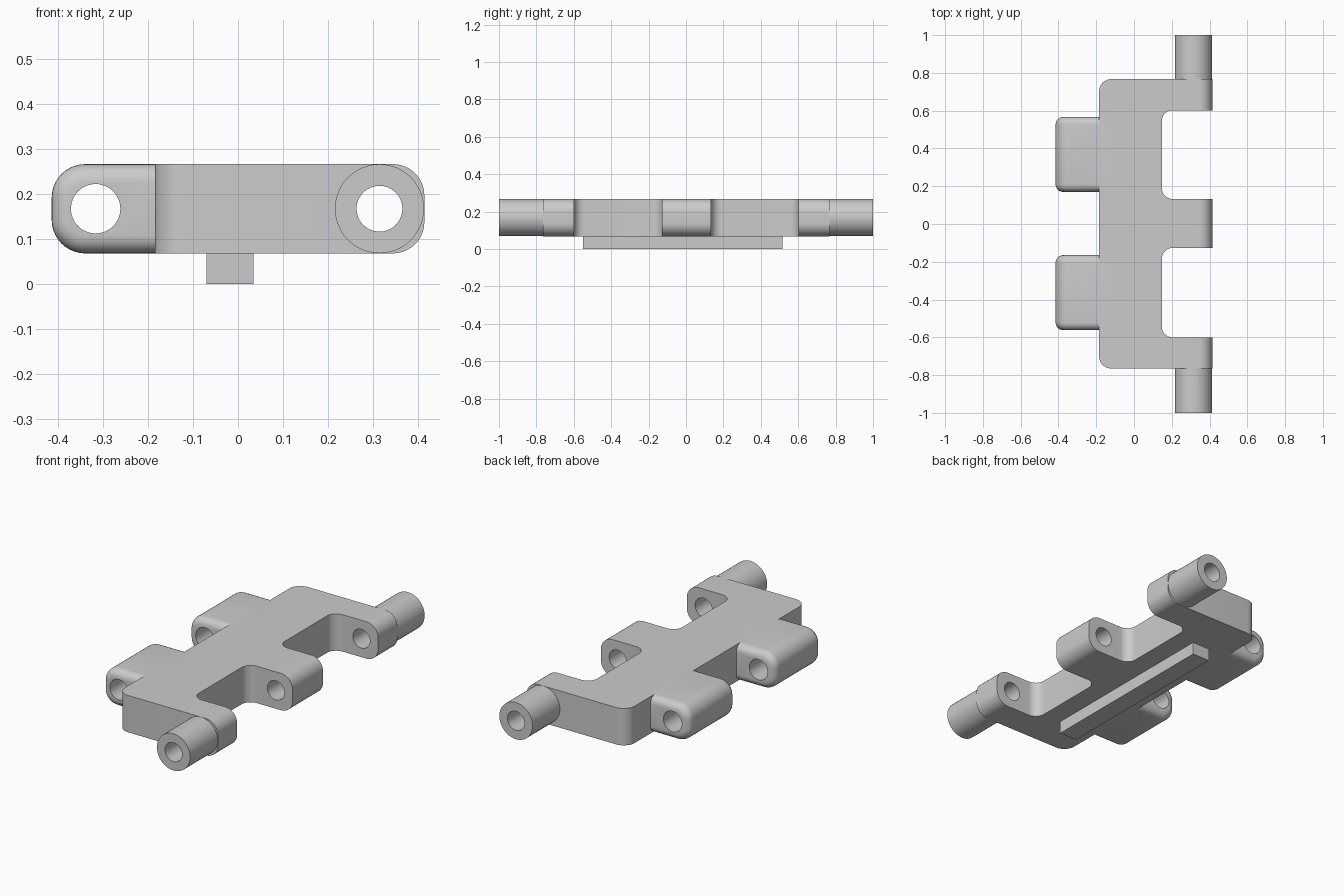
import bpy, bmesh, math
from mathutils import Vector

cube = bpy.data.objects.get("Cube")
if cube:
    bpy.data.objects.remove(cube, do_unlink=True)

BOTTOM, TOP = 0.068, 0.267
MID = (BOTTOM + TOP) / 2

grey = bpy.data.materials.new("plain grey")
grey.use_nodes = True
grey.diffuse_color = (0.6, 0.6, 0.6, 1)
grey.node_tree.nodes["Principled BSDF"].inputs["Base Color"].default_value = (0.6, 0.6, 0.6, 1)


def rounded(corners, steps=10):
    """Polygon with a fillet radius at each (a, b, radius) corner."""
    out = []
    n = len(corners)
    for i, (a, b, r) in enumerate(corners):
        p = Vector((a, b))
        if r == 0:
            out.append(p)
            continue
        u = (Vector(corners[i - 1][:2]) - p).normalized()
        v = (Vector(corners[(i + 1) % n][:2]) - p).normalized()
        centre = p + (u + v) * r
        for k in range(steps + 1):
            t = math.pi / 2 * k / steps
            out.append(centre - v * r * math.cos(t) - u * r * math.sin(t))
    return out


def loft(name, rings):
    """Closed solid through rings of 3D points."""
    bm = bmesh.new()
    loops = [[bm.verts.new(p) for p in ring] for ring in rings]
    n = len(loops[0])
    for a, b in zip(loops, loops[1:]):
        for i in range(n):
            j = (i + 1) % n
            bm.faces.new((a[i], a[j], b[j], b[i]))
    bm.faces.new(loops[0][::-1])
    bm.faces.new(loops[-1])
    bmesh.ops.recalc_face_normals(bm, faces=bm.faces[:])
    mesh = bpy.data.meshes.new(name)
    bm.to_mesh(mesh)
    bm.free()
    mesh.materials.append(grey)
    obj = bpy.data.objects.new(name, mesh)
    bpy.context.collection.objects.link(obj)
    return obj


def along_y(name, shape, y0, y1):
    return loft(name, [[(p.x, y, p.y) for p in shape] for y in (y0, y1)])


def along_z(name, shape, z0, z1):
    return loft(name, [[(p.x, p.y, z) for p in shape] for z in (z0, z1)])


def circle(x, r, n=48):
    return [Vector((x + r * math.cos(2 * math.pi * i / n),
                    MID + r * math.sin(2 * math.pi * i / n))) for i in range(n)]


def combine(target, other, operation):
    mod = target.modifiers.new("combine", "BOOLEAN")
    mod.operation = operation
    mod.solver = "EXACT"
    mod.object = other
    bpy.context.view_layer.objects.active = target
    bpy.ops.object.modifier_apply(modifier=mod.name)
    bpy.data.objects.remove(other, do_unlink=True)


def knuckle(y0, y1, soft=0.04, steps=6):
    """Rounded block with a soft edge around both ends."""
    def ring(y, d):
        r = 0.075 - d
        shape = rounded([(-0.415 + d, BOTTOM + d, r), (-0.12, BOTTOM + d, 0),
                         (-0.12, TOP - d, 0), (-0.415 + d, TOP - d, r)])
        return [(p.x, y, p.y) for p in shape]
    turn = [math.pi / 2 * k / steps for k in range(steps + 1)]
    ends = [(soft * (1 - math.sin(t)), soft * (1 - math.cos(t))) for t in turn]
    rings = [ring(y0 + d, e) for e, d in [(a, b) for a, b in ends]]
    rings += [ring(y1 - d, e) for e, d in reversed(ends)]
    return loft("knuckle", rings)


# Plate with three arms and two bays
R, BAY, TIP = 0.065, 0.055, 0.48
outline = rounded([
    (-0.185, -0.765, R), (TIP, -0.765, 0), (TIP, -0.6, 0), (0.148, -0.6, BAY),
    (0.148, -0.127, BAY), (TIP, -0.127, 0), (TIP, 0.133, 0), (0.148, 0.133, BAY),
    (0.148, 0.602, BAY), (TIP, 0.602, 0), (TIP, 0.767, 0), (-0.185, 0.767, R)])
body = along_z("hinge_body", outline, BOTTOM - 0.05, TOP + 0.05)

# Slab side profile rounds the arm tips
slab = rounded([(-0.3, BOTTOM, 0), (0.415, BOTTOM, 0.07), (0.415, TOP, 0.07), (-0.3, TOP, 0)])
combine(body, along_y("slab_profile", slab, -0.9, 0.9), "INTERSECT")

# Knuckles on the right side
for y0, y1 in ((-0.562, -0.165), (0.17, 0.567)):
    combine(body, knuckle(y0, y1), "UNION")

# End barrels
for y0, y1 in ((-1, -0.73), (0.73, 1)):
    combine(body, along_y("barrel", circle(0.315, 0.0992), y0, y1), "UNION")

# Rail underneath
rail = rounded([(-0.07, -0.55, 0), (0.035, -0.55, 0), (0.035, 0.515, 0), (-0.07, 0.515, 0)])
combine(body, along_z("rail", rail, 0, BOTTOM + 0.03), "UNION")

# Pin holes through barrels, arms and knuckles
for x, r in ((0.315, 0.051), (-0.317, 0.055)):
    combine(body, along_y("pin_hole", circle(x, r), -1.1, 1.1), "DIFFERENCE")

bpy.ops.object.select_all(action="DESELECT")
body.select_set(True)
bpy.context.view_layer.objects.active = body
bpy.ops.object.shade_smooth_by_angle(angle=math.radians(30))
